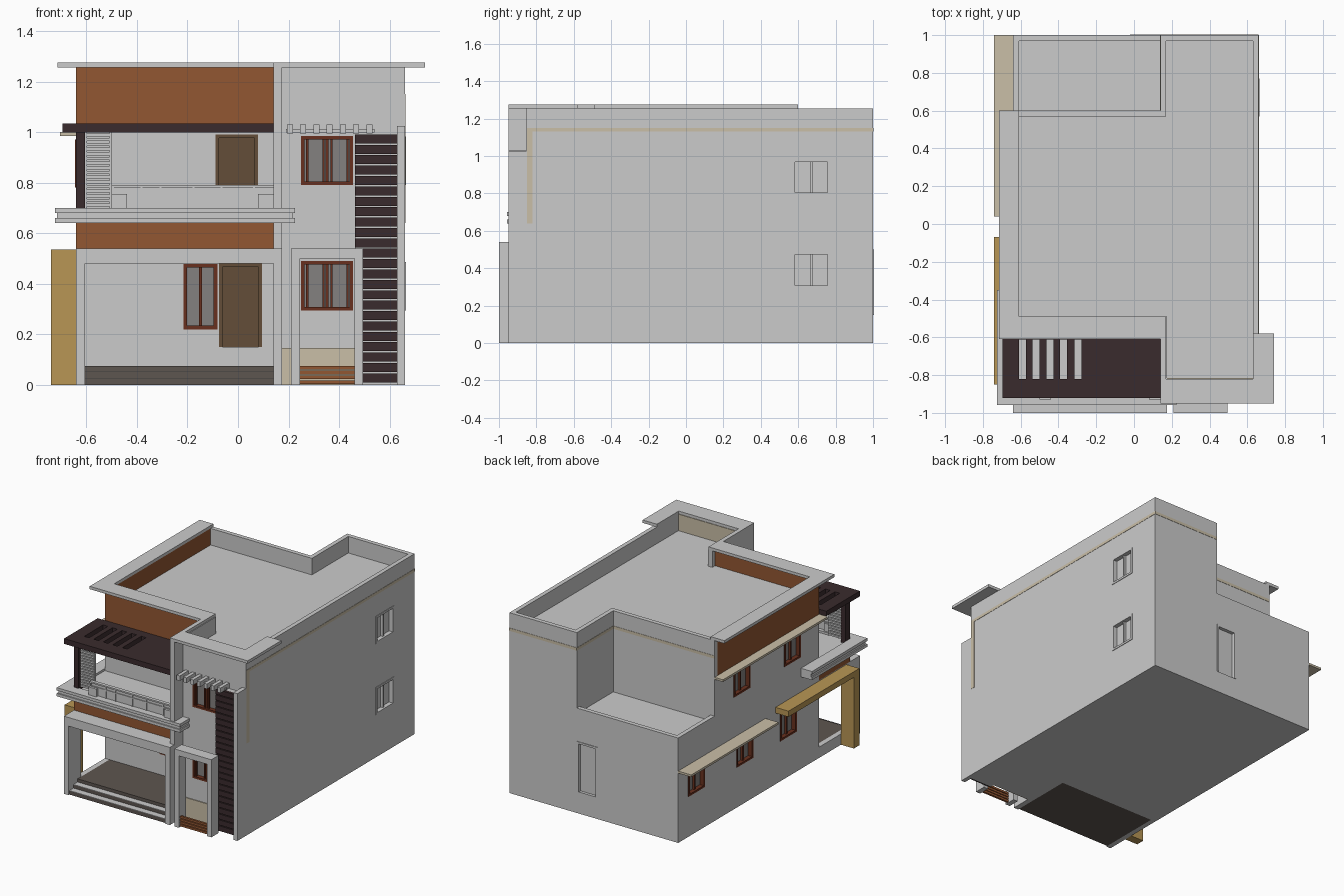
import bpy, bmesh

if "Cube" in bpy.data.objects:
    bpy.data.objects.remove(bpy.data.objects["Cube"])

def mat(name, r, g, b):
    m = bpy.data.materials.new(name)
    m.diffuse_color = (r, g, b, 1)
    m.use_nodes = True
    m.node_tree.nodes["Principled BSDF"].inputs["Base Color"].default_value = m.diffuse_color
    return m

GRAY = mat("wall_gray", .60, .60, .60)
CREAM = mat("cream", .59, .52, .39)
OCHRE = mat("ochre", .48, .305, .09)
BROWN = mat("terracotta", .29, .095, .032)
DARK = mat("dark_wood", .042, .024, .026)
DOOR = mat("door_wood", .125, .076, .04)
FRAME = mat("window_red", .14, .03, .013)
GLASS = mat("glass_gray", .23, .22, .215)
TILE = mat("floor_tile", .11, .092, .08)

def boxes(name, m, *bs):
    """One object made of boxes (x0, x1, y0, y1, z0, z1)."""
    bm = bmesh.new()
    for x0, x1, y0, y1, z0, z1 in bs:
        vs = bmesh.ops.create_cube(bm, size=1)["verts"]
        for v in vs:
            v.co.x = x1 if v.co.x > 0 else x0
            v.co.y = y1 if v.co.y > 0 else y0
            v.co.z = z1 if v.co.z > 0 else z0
    me = bpy.data.meshes.new(name)
    bm.to_mesh(me)
    bm.free()
    me.materials.append(m)
    ob = bpy.data.objects.new(name, me)
    bpy.context.collection.objects.link(ob)
    return ob

def on_face(face, p, u0, u1, d0, d1, z0, z1):
    """Box on a wall: u runs along it, d points outward from plane p."""
    if face == 'F': return (u0, u1, p - d1, p - d0, z0, z1)
    if face == 'B': return (u0, u1, p + d0, p + d1, z0, z1)
    if face == 'R': return (p + d0, p + d1, u0, u1, z0, z1)
    return (p - d1, p - d0, u0, u1, z0, z1)

def cut(ob, holes):
    c = boxes(ob.name + "_cutter", GRAY, *holes)
    c.hide_render = True
    c.hide_viewport = True
    c.display_type = 'WIRE'
    md = ob.modifiers.new("openings", 'BOOLEAN')
    md.operation = 'DIFFERENCE'
    md.solver = 'EXACT'
    md.object = c

def window(name, face, p, u0, u1, z0, z1, m=FRAME, pane=GLASS):
    """Recessed glass with frame and mullions; returns the hole to cut."""
    f = lambda *a: on_face(face, p, *a)
    t, um = .014, (u0 + u1) / 2
    boxes(name + "_glass", pane, f(u0, u1, -.032, -.026, z0, z1))
    boxes(name + "_frame", m,
          f(u0, u0 + t, -.03, .004, z0, z1), f(u1 - t, u1, -.03, .004, z0, z1),
          f(u0 + t, u1 - t, -.03, .004, z1 - t, z1), f(u0 + t, u1 - t, -.03, .004, z0, z0 + t),
          f(um - .006, um + .006, -.028, -.01, z0 + t, z1 - t))
    return f(u0, u1, -.03, .05, z0, z1)

def door(name, face, p, u0, u1, z0, z1, m):
    f = lambda *a: on_face(face, p, *a)
    t = .014
    boxes(name, m, f(u0, u1, -.03, -.02, z0, z1))
    boxes(name + "_frame", m, f(u0, u0 + t, -.02, .004, z0, z1), f(u1 - t, u1, -.02, .004, z0, z1),
          f(u0 + t, u1 - t, -.02, .004, z1 - t, z1))
    return f(u0, u1, -.03, .05, z0, z1)

FL, FR, L, R = -.55, -.855, -.64, .66   # wall planes

# main volumes with openings
left = boxes("left_block", GRAY, (L, .14, FL, .6, 0, 1.0))
holes = [window("porch_window", 'F', FL, -.215, -.082, .22, .478),
         door("porch_door", 'F', FL, -.075, .095, .15, .48, DOOR),
         door("balcony_door", 'F', FL, -.09, .08, .755, .99, DOOR)]
for i, (y, z) in enumerate([(.27, .28), (-.21, .28), (.3, .78), (-.255, .78)]):
    holes.append(window(f"left_window_{i}", 'L', L, y - .09, y + .09, z, z + .19))
cut(left, holes)
low = boxes("rear_low_block", GRAY, (L, .14, .6, 1, 0, .69))
cut(low, [window("rear_left_window", 'L', L, .71, .89, .28, .47),
          on_face('B', 1, -.02, .139, -.03, .05, .15, .5)])
door("rear_door", 'B', 1, -.02, .139, .15, .5, GRAY)
right = boxes("right_block", GRAY, (.14, R, FR, 1, 0, 1.14))
holes = []
for i, z in enumerate((.295, .79)):
    holes.append(window(f"right_window_{i}", 'R', R, .57, .77, z, z + .192, GRAY, GRAY))
    holes.append(window(f"front_window_{i}", 'F', FR, .25, .455, z, z + .195))
cut(right, holes)
boxes("window_bars", FRAME, *[(x, x + .008, FR + .004, FR + .014, z, z + .19)
      for x in (.27, .335, .365, .43) for z in (.297, .792)])

# upper terracotta band, roof slab and parapets
boxes("terracotta_band", BROWN, (L, .14, FL, .57, 1.0, 1.135), (L, .14, FL, FL + .03, 1.135, 1.255),
      (L, L + .03, FL + .03, .57, 1.135, 1.255))
boxes("roof_slab", GRAY, (L + .03, .14, FL + .03, .57, 1.135, 1.14))
boxes("parapet", GRAY, (L, .17, .57, .6, 1.0, 1.255), (.14, .17, .6, 1, 1.14, 1.255),
      (.17, .63, .97, 1, 1.14, 1.255), (.63, R, FR, 1, 1.14, 1.255), (.17, .63, FR, -.82, 1.14, 1.255))
boxes("parapet_lining", CREAM, (.175, .63, -.82, -.816, 1.14, 1.255))
boxes("rear_parapet", GRAY, (L, L + .03, .6, 1, .69, .73), (L + .03, .14, .97, 1, .69, .73))
boxes("roof_cap", GRAY, (-.715, -.61, -.61, .6, 1.255, 1.275), (-.61, .17, -.61, -.49, 1.255, 1.275),
      (.14, .17, -.95, -.61, 1.255, 1.275), (.17, .74, -.95, -.82, 1.255, 1.275),
      (.63, .74, -.82, -.58, 1.255, 1.275))
boxes("fin_wall", GRAY, (.14, .175, -.95, -.49, 0, 1.255))
boxes("side_pier", GRAY, (.63, R, -.95, FR, 0, 1.025))

# cream floor bands on right and rear walls
boxes("cream_band", CREAM, (R, R + .002, -.83, 1, 1.13, 1.15), (R, R + .002, -.85, -.82, .64, 1.15),
      (.14, R, 1, 1.002, 1.13, 1.15), (.138, .14, .6, 1, 1.13, 1.15), (L, .138, .6, .602, 1.13, 1.15))

# side canopies and ochre frame
boxes("cream_canopy", CREAM, (-.74, L, .04, 1, .485, .50), (-.705, L, FL, .6, .985, 1.0))
boxes("ochre_frame", OCHRE, (-.74, L, -.85, -.07, .495, .535), (-.74, L, -.85, -.79, 0, .495))

# porch: portal, roof, side wall, floor and steps
boxes("porch_frame", GRAY, (L, .175, -1, -.95, .48, .54), (L, .14, -.95, FL, .48, .54),
      (L, -.605, -1, -.86, 0, .48), (.14, .175, -1, -.95, 0, .48), (L, -.605, -.86, FL, 0, .075))
for i in range(3):
    y, z = -.99 + i * .045, .025 * (i + 1)
    boxes(f"step_{i}", TILE, (-.605, .14, y, FL, z - .025, z))
    if i < 2:
        boxes(f"step_tread_{i}", GRAY, (-.605, .14, y, y + .045, z, z + .003))
boxes("porch_fascia", BROWN, (L, .14, -.89, FL, .54, .64))

# balcony: grooved edge, floor, railing, louvre and post
for i, d in enumerate((0, .008, 0)):
    z = .64 + .02 * i
    boxes(f"balcony_edge_{i}", GRAY, (-.725 + d, .225 - d, -.958 + d, -.88, z, z + .02),
          (-.725 + d, L, -.88, -.35, z, z + .02), (.175, .225 - d, -.88, FR, z, z + .02))
boxes("balcony_floor", GRAY, (L, .14, -.88, FL, .64, .685))
boxes("railing_posts", GRAY, (-.5, -.44, -.93, -.89, .7, .755), (.08, .14, -.93, -.89, .7, .755),
      *[(x, x + .008, -.915, -.9, .7, .78) for x in (-.498, -.385, -.31, -.18, -.07, .06)])
boxes("railing_rails", GRAY, (-.5, .14, -.92, -.895, .78, .79), (-.5, .14, -.915, -.9, .752, .76))
boxes("railing_panel", GRAY, (-.5, .14, -.91, -.905, .7, .78))
boxes("louvre", GRAY, *[(-.605, -.5, -.87, -.845, .705 + .0185 * i, .717 + .0185 * i) for i in range(16)],
      (-.605, -.597, -.865, -.85, .7, 1), (-.508, -.5, -.865, -.85, .7, 1))
boxes("dark_post", DARK, (L, -.606, -.89, -.84, .685, 1.0))

# slotted dark pergola over the balcony
xs = [-.61, -.537, -.464, -.391, -.316]
edges = [-.695] + [e for x in xs for e in (x, x + .037)] + [.14]
boxes("dark_pergola", DARK, (-.695, .14, -.92, -.82, .998, 1.035), (-.695, .14, -.612, FL, 1.0, 1.035),
      *[(edges[i], edges[i + 1], -.82, -.612, .998, 1.035) for i in range(0, 12, 2)])

# right bay: dark slats, small comb pergola, gate
boxes("dark_slats", DARK, *[(.463, .63, -.91, -.89, .01 + .0411 * i, .0455 + .0411 * i) for i in range(24)])
boxes("slat_backing", GRAY, (.463, .63, -.89, FR, 0, .99))
boxes("comb_pergola", GRAY, (.19, .54, -.91, -.89, .998, 1.012),
      *[(x, x + .024, -.95, FR, .995, 1.03) for x in [.193 + .0525 * i for i in range(7)]])
boxes("gate_frame", GRAY, (.21, .245, -1, -.92, 0, .5), (.46, .495, -1, -.92, 0, .5),
      (.21, .495, -1, -.92, .5, .54))
boxes("gate_slats", BROWN, *[(.245, .46, -.985, -.97, .004 + .019 * i, .018 + .019 * i) for i in range(4)])
boxes("cream_plinth", CREAM, (.175, .462, FR - .006, FR, 0, .145))
